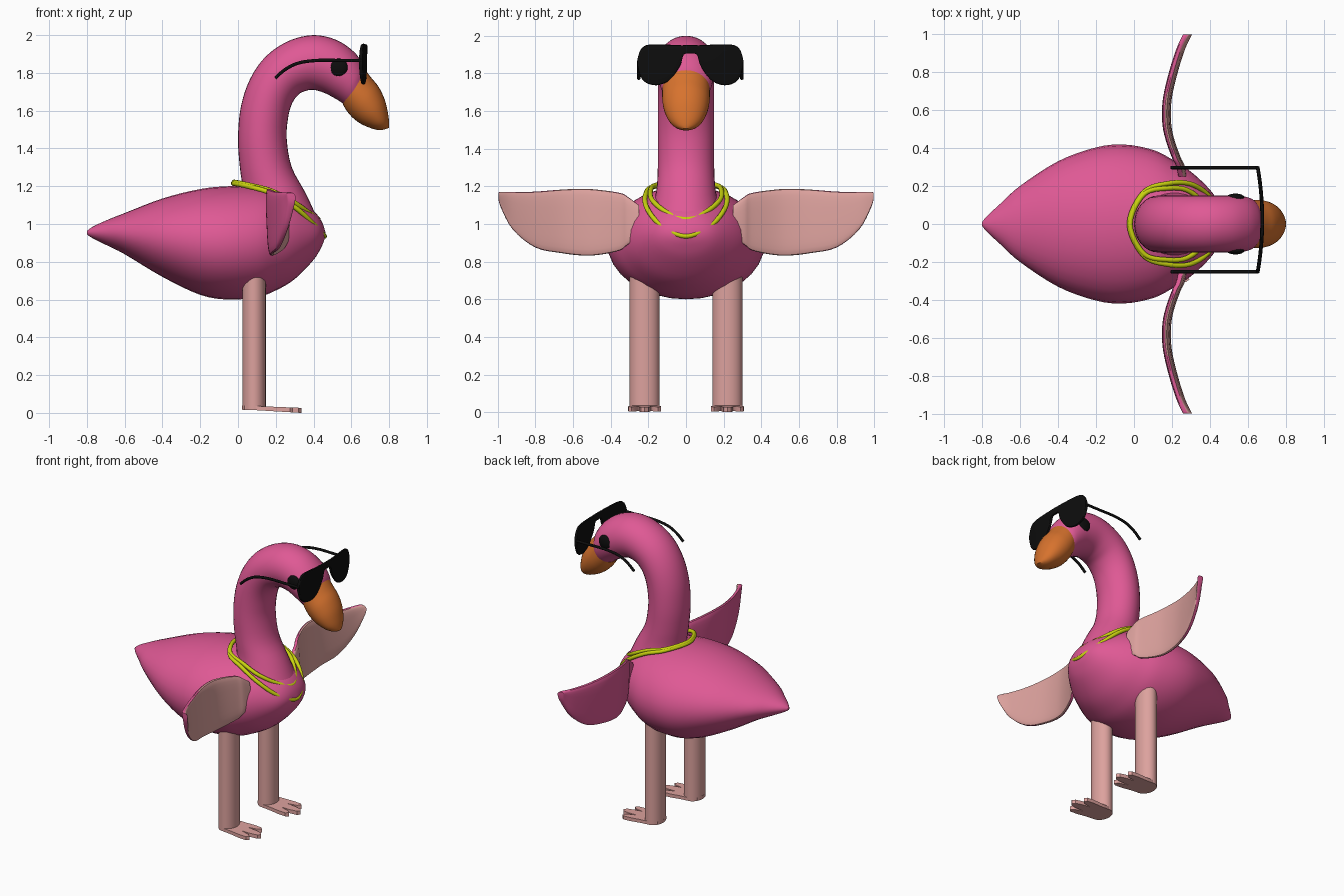
import bpy, bmesh, math
from mathutils import Vector

if "Cube" in bpy.data.objects:
    bpy.data.objects.remove(bpy.data.objects["Cube"])


def material(name, rgb):
    m = bpy.data.materials.new(name)
    m.diffuse_color = (*rgb, 1)
    m.use_nodes = True
    m.node_tree.nodes["Principled BSDF"].inputs["Base Color"].default_value = m.diffuse_color
    return m


PINK = material("pink", (0.74, 0.10, 0.30))
PALE = material("pale_pink", (0.72, 0.36, 0.34))
ORANGE = material("orange", (0.68, 0.17, 0.027))
YELLOW = material("yellow", (0.58, 0.645, 0.005))
BLACK = material("black", (0.004, 0.004, 0.004))


def smooth_rows(rows, steps=4, closed=False):
    """Catmull-Rom interpolation through rows of numbers."""
    n, out = len(rows), []
    pick = (lambda i: rows[i % n]) if closed else (lambda i: rows[max(0, min(n - 1, i))])
    for i in range(n if closed else n - 1):
        p, q, r, s = (pick(i + k) for k in (-1, 0, 1, 2))
        for k in range(steps):
            t = k / steps
            out.append([0.5 * (2 * b + (c - a) * t + (2 * a - 5 * b + 4 * c - d) * t * t
                               + (3 * b - a - 3 * c + d) * t ** 3)
                        for a, b, c, d in zip(p, q, r, s)])
    if not closed:
        out.append(list(rows[-1]))
    return out


def finish(name, bm, mats, rule=None, angle=40):
    bmesh.ops.recalc_face_normals(bm, faces=bm.faces)
    bm.normal_update()
    if rule:
        for f in bm.faces:
            f.material_index = rule(f)
    me = bpy.data.meshes.new(name)
    bm.to_mesh(me)
    bm.free()
    for m in mats:
        me.materials.append(m)
    ob = bpy.data.objects.new(name, me)
    bpy.context.collection.objects.link(ob)
    bpy.ops.object.select_all(action='DESELECT')
    ob.select_set(True)
    bpy.context.view_layer.objects.active = ob
    bpy.ops.object.shade_smooth_by_angle(angle=math.radians(angle))
    return ob


def loft(name, sections, mats, n=32, power=1.0, rule=None, angle=40):
    """Skin sections (a, b, w): a and b are opposite edge points, w the half width."""
    bm = bmesh.new()
    rings = []
    for a, b, w in sections:
        a, b, w = Vector(a), Vector(b), Vector(w)
        ring = []
        for i in range(n):
            t = 2 * math.pi * i / n
            c, s = (math.copysign(abs(v) ** power, v) for v in (math.cos(t), math.sin(t)))
            ring.append(bm.verts.new((a + b) / 2 + (a - b) / 2 * c + w * s))
        rings.append(ring)
    for r, q in zip(rings, rings[1:]):
        for i in range(n):
            j = (i + 1) % n
            bm.faces.new((r[i], r[j], q[j], q[i]))
    bm.faces.new(rings[0])
    bm.faces.new(rings[-1])
    return finish(name, bm, mats, rule, angle)


def profile_loft(name, rows, mat):
    """Rows (ax, az, bx, bz, half width in y) traced from the side silhouette."""
    loft(name, [((r[0], 0, r[1]), (r[2], 0, r[3]), (0, r[4], 0)) for r in smooth_rows(rows)], [mat])


def tube(name, pts, radius, mat, closed=False):
    cu = bpy.data.curves.new(name, 'CURVE')
    cu.dimensions = '3D'
    cu.bevel_depth = radius
    cu.bevel_resolution = 3
    cu.use_fill_caps = True
    pts = smooth_rows(pts, 6, closed)
    sp = cu.splines.new('POLY')
    sp.points.add(len(pts) - 1)
    for p, co in zip(sp.points, pts):
        p.co = (*co, 1)
    sp.use_cyclic_u = closed
    cu.materials.append(mat)
    bpy.context.collection.objects.link(bpy.data.objects.new(name, cu))


# Body: x, top, bottom, half width
body = [(-.8, .963, .945, .01), (-.77, .985, .925, .045), (-.7, 1.018, .89, .11),
        (-.6, 1.058, .84, .2), (-.4, 1.135, .72, .33), (-.2, 1.185, .625, .403),
        (-.05, 1.2, .6, .418), (.1, 1.2, .612, .39), (.2, 1.185, .648, .34),
        (.3, 1.145, .708, .275), (.4, 1.07, .81, .18), (.445, 1.01, .885, .105),
        (.463, .955, .935, .015)]
profile_loft("body", [(x, t, x, b, w) for x, t, b, w in body], PINK)

# Neck and head
profile_loft("neck_and_head", [
    (.02, 1.08, .455, .95, .2), (.025, 1.18, .365, 1.15, .16), (.01, 1.3, .285, 1.3, .15),
    (0, 1.45, .258, 1.45, .15), (.015, 1.62, .265, 1.56, .15), (.065, 1.77, .285, 1.635, .15),
    (.15, 1.89, .32, 1.685, .15), (.27, 1.97, .36, 1.705, .15), (.4, 2.0, .4, 1.71, .15),
    (.52, 1.975, .455, 1.695, .15), (.61, 1.915, .51, 1.667, .148),
    (.66, 1.85, .545, 1.645, .138), (.675, 1.805, .565, 1.63, .125)], PINK)

# Beak
profile_loft("beak", [
    (.67, 1.82, .555, 1.635, .125), (.705, 1.775, .575, 1.6, .127), (.745, 1.725, .61, 1.56, .124),
    (.778, 1.655, .655, 1.528, .11), (.795, 1.58, .705, 1.507, .083),
    (.8, 1.53, .74, 1.498, .05), (.798, 1.508, .765, 1.498, .02)], ORANGE)

# Wings: y, x, top, bottom; pale on the front face
wing = [(.25, .25, 1.10, .92), (.31, .235, 1.145, .89), (.35, .215, 1.165, .86),
        (.45, .18, 1.18, .838), (.54, .164, 1.187, .832), (.66, .168, 1.183, .845),
        (.8, .2, 1.172, .875), (.92, .238, 1.17, .97), (.985, .268, 1.17, 1.09),
        (.997, .275, 1.165, 1.14)]
for side, s in (("left", 1), ("right", -1)):
    secs = [((x, s * y, t), (x + .015, s * y, b), (.02, 0, 0)) for y, x, t, b in smooth_rows(wing)]
    loft(side + "_wing", secs, [PINK, PALE], 24, .6, lambda f: int(f.normal.x > .35))

# Legs and three-toed feet
foot = [(.02, 0), (.035, .05), (.085, .078), (.15, .08), (.22, .087), (.275, .086), (.292, .07),
        (.27, .048), (.205, .033), (.27, .03), (.32, .02), (.335, 0)]
for side, s in (("left", 1), ("right", -1)):
    cy = s * .22
    loft(side + "_leg", [((.147, cy, z), (.023, cy, z), (0, .079, 0)) for z in (.015, .4, .78)], [PALE])
    outline = foot + [(x, -d) for x, d in foot[-2:0:-1]]
    bm = bmesh.new()
    low = [bm.verts.new((x, cy + d, .02 - .06 * x)) for x, d in outline]
    high = [bm.verts.new((x, cy + d, .04 - .04 * x)) for x, d in outline]
    bm.faces.new(low)
    bm.faces.new(high)
    for i in range(len(low)):
        j = (i + 1) % len(low)
        bm.faces.new((low[i], low[j], high[j], high[i]))
    finish(side + "_foot", bm, [PALE])

# Two necklace strands
strands = {
    "lower_necklace": [(-.025, 0, 1.215), (.05, .165, 1.2), (.17, .212, 1.165),
                       (.3, .21, 1.09), (.405, .135, .995), (.458, 0, .935)],
    "upper_necklace": [(-.02, 0, 1.222), (.05, .155, 1.208), (.17, .188, 1.178),
                       (.28, .178, 1.125), (.375, .1, 1.06), (.424, 0, 1.025)]}
for name, half in strands.items():
    tube(name, half + [(x, -y, z) for x, y, z in half[-2:0:-1]], .013, YELLOW, True)

# Sunglasses, worn slightly off centre: distance from bridge, top, bottom
GY = .023
lens = [(0, 1.95, 1.905), (.035, 1.95, 1.9), (.05, 1.95, 1.85), (.08, 1.952, 1.8),
        (.12, 1.953, 1.757), (.18, 1.955, 1.737), (.235, 1.95, 1.75), (.265, 1.925, 1.785),
        (.28, 1.88, 1.84)]
rows = [(-d, t, b) for d, t, b in lens[:0:-1]] + lens
secs = []
for d, t, b in smooth_rows(rows, 3):
    x = .675 - .025 * (d / .28) ** 2
    secs.append(((x, GY + d, t), (x, GY + d, b), (.01, 0, 0)))
loft("sunglasses_front", secs, [BLACK], 16, .4)
for side, s in (("left", 1), ("right", -1)):
    y = GY + s * .274
    tube(side + "_temple_arm", [(.655, y, 1.866), (.54, y, 1.866), (.42, y, 1.866), (.32, y, 1.852),
                                (.25, y, 1.818), (.197, y, 1.772)], .009, BLACK)

    # Eyes
    bm = bmesh.new()
    bmesh.ops.create_uvsphere(bm, u_segments=24, v_segments=12, radius=1)
    for v in bm.verts:
        v.co = Vector((.533 + .048 * v.co.x, s * .14 + .02 * v.co.y, 1.828 + .048 * v.co.z))
    finish(side + "_eye", bm, [BLACK])
